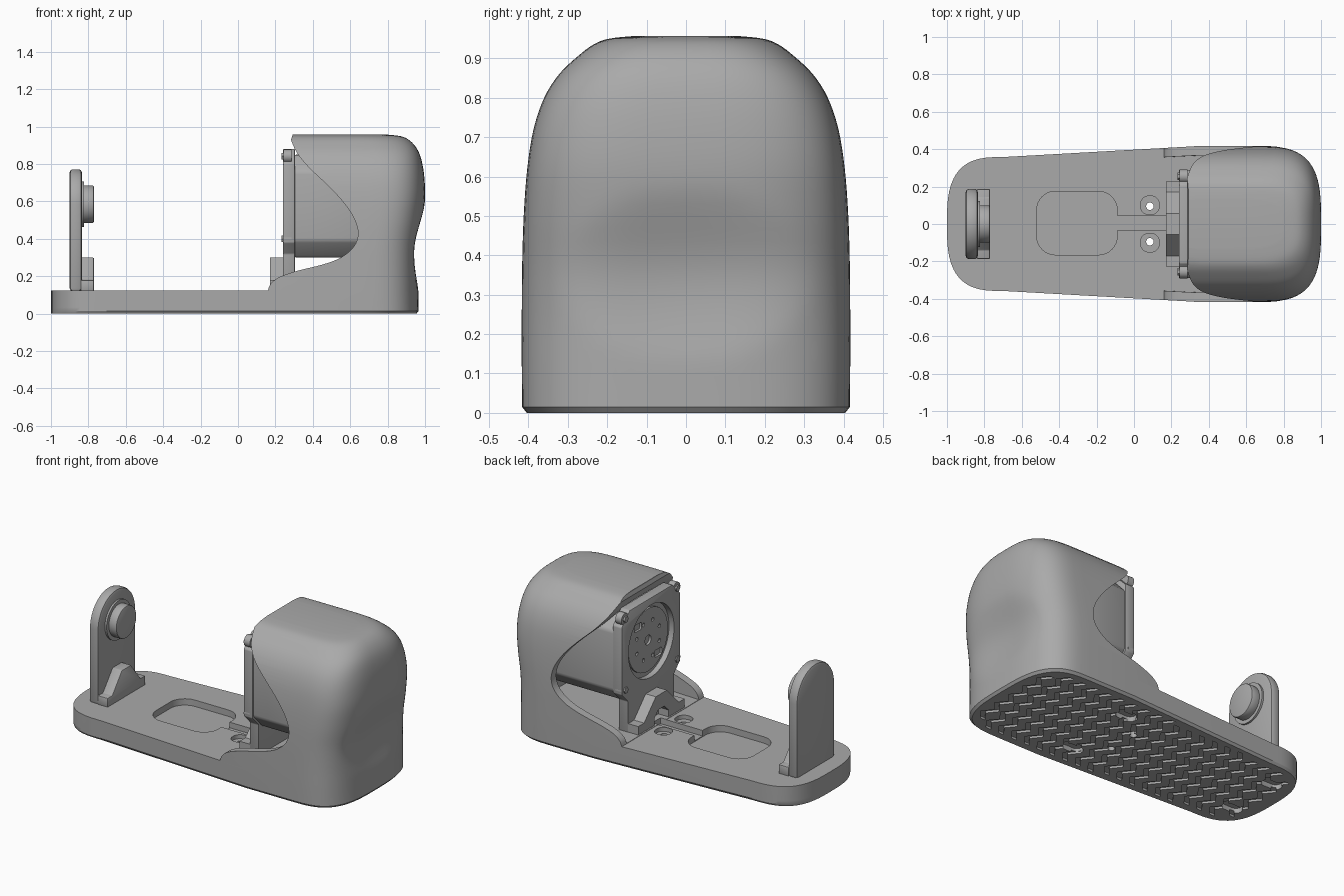
import bpy, bmesh, math
from mathutils import Vector

if "Cube" in bpy.data.objects:
    bpy.data.objects.remove(bpy.data.objects["Cube"])

grey = bpy.data.materials.new("warm_grey_plastic")
grey.use_nodes = True
COLOUR = (0.4, 0.4, 0.4, 1)
grey.diffuse_color = COLOUR
grey.node_tree.nodes["Principled BSDF"].inputs["Base Color"].default_value = COLOUR


def finish(name, bm):
    bmesh.ops.recalc_face_normals(bm, faces=bm.faces)
    mesh = bpy.data.meshes.new(name)
    bm.to_mesh(mesh)
    bm.free()
    mesh.materials.append(grey)
    obj = bpy.data.objects.new(name, mesh)
    bpy.context.collection.objects.link(obj)
    return obj


def loft(name, rings):
    bm = bmesh.new()
    loops = [[bm.verts.new(p) for p in ring] for ring in rings]
    n = len(loops[0])
    for a, b in zip(loops, loops[1:]):
        for i in range(n):
            j = (i + 1) % n
            bm.faces.new((a[i], a[j], b[j], b[i]))
    bm.faces.new(loops[0][::-1])
    bm.faces.new(loops[-1])
    return finish(name, bm)


def prism(name, polys, axis, lo, hi):
    """Extrude 2D outlines along an axis; several outlines give one mesh."""
    place = {"x": lambda p, t: (t, p[0], p[1]),
             "y": lambda p, t: (p[0], t, p[1]),
             "z": lambda p, t: (p[0], p[1], t)}[axis]
    bm = bmesh.new()
    for poly in polys:
        a = [bm.verts.new(place(p, lo)) for p in poly]
        b = [bm.verts.new(place(p, hi)) for p in poly]
        bm.faces.new(a)
        bm.faces.new(b[::-1])
        for i in range(len(a)):
            j = (i + 1) % len(a)
            bm.faces.new((a[i], b[i], b[j], a[j]))
    return finish(name, bm)


def circle(u, v, r, n=32):
    return [(u + r * math.cos(math.tau * i / n), v + r * math.sin(math.tau * i / n))
            for i in range(n)]


def round_rect(u, v, hu, hv, r, n=8):
    pts = []
    for k, (su, sv) in enumerate(((1, 1), (-1, 1), (-1, -1), (1, -1))):
        for i in range(n + 1):
            a = math.pi / 2 * (k + i / n)
            pts.append((u + su * (hu - r) + r * math.cos(a), v + sv * (hv - r) + r * math.sin(a)))
    return pts


def apply_modifier(obj, mod):
    bpy.context.view_layer.objects.active = obj
    bpy.ops.object.modifier_apply(modifier=mod.name)


def cut(obj, *cutters):
    for c in cutters:
        mod = obj.modifiers.new("cut", "BOOLEAN")
        mod.operation, mod.solver, mod.object = "DIFFERENCE", "EXACT", c
        apply_modifier(obj, mod)
        bpy.data.objects.remove(c)


def bevel(obj, width, segments=2):
    mod = obj.modifiers.new("bevel", "BEVEL")
    mod.width, mod.segments, mod.limit_method = width, segments, "ANGLE"
    apply_modifier(obj, mod)


def smooth_curve(keys, steps):
    """Catmull-Rom through the keys."""
    keys = [Vector(k) for k in keys]
    pts = [keys[0]] + keys + [keys[-1]]
    out = []
    for a, b, c, d in zip(pts, pts[1:], pts[2:], pts[3:]):
        for s in range(steps):
            t = s / steps
            out.append(0.5 * (2 * b + (c - a) * t + (2 * a - 5 * b + 4 * c - d) * t * t
                              + (3 * b - a - 3 * c + d) * t ** 3))
    return out + [keys[-1]]


# Plan outline of the body: rounded ends and tapering sides
END = 0.3
WIDE, NARROW = 0.416, 0.357


def ring(z, w, xm, dent=0.0):
    k = w / WIDE
    n = 18
    half = []
    for i in range(n + 1):
        a = math.pi / 2 * i / n
        y = w * math.sin(a) ** (2 / 3.2)
        x = xm - END + END * max(math.cos(a), 0) ** (2 / 3.2)
        d = (y / 0.33) ** 2 + ((z - 0.35) / 0.23) ** 2
        half.append((x - dent * max(0, 1 - d) ** 1.5, y))
    half.append((0.35, w))
    for i in range(n + 1):
        a = math.pi / 2 * (1 - i / n)
        half.append((-1 + END - END * max(math.cos(a), 0) ** (2 / 3),
                     k * NARROW * math.sin(a) ** (2 / 3)))
    full = half + [(x, -y) for x, y in half[-2:0:-1]]
    return [(x, y, z) for x, y in full]


def half_width(x):
    if x < END - 1:
        return NARROW * max(0, 1 - ((END - 1 - x) / END) ** 3) ** (1 / 3)
    if x > 0.66:
        return WIDE * max(0, 1 - ((x - 0.66) / END) ** 3.2) ** (1 / 3.2)
    return min(WIDE, NARROW + (x + 0.7) * 0.056)


# Base and hood in one shell: height, half width and far end of each layer
layers = smooth_curve([(.015, .416, .966), (.125, .417, .964), (.25, .417, .963),
                       (.37, .416, .969), (.5, .412, .988), (.62, .403, 1.0),
                       (.72, .387, .997), (.8, .36, .986), (.86, .322, .968),
                       (.905, .275, .94), (.935, .235, .905), (.95, .195, .865),
                       (.957, .13, .8)], 4)
body = loft("base_and_hood", [ring(0, .404, .954)] + [ring(*l, dent=0.03) for l in layers])
edge = smooth_curve([(.16, .125), (.175, .16), (.22, .195), (.32, .23), (.45, .262),
                     (.55, .3), (.62, .36), (.642, .43), (.62, .51), (.56, .6),
                     (.47, .695), (.38, .78), (.315, .86), (.283, .93)], 4)
mouth = [(-1.3, .125)] + [tuple(p) for p in [Vector(p) for p in edge]] + [(.29, .95), (.31, 1.2), (-1.3, 1.2)]
cavity = loft("cavity", [ring(.127 + .8 * (z - .015), w - .05, xm - .06) for z, w, xm in layers])
cut(body, prism("mouth", [mouth], "y", -1, 1), cavity)

# Tray, cable channel and screw seats in the floor
cut(body,
    prism("tray", [round_rect(-.305, .005, .215, .17, .1)], "z", .085, .2),
    prism("channel", [round_rect(.04, .005, .16, .04, .01, 2)], "z", .09, .2),
    prism("seats", [round_rect(.085, s * .1, .05, .05, .045) for s in (-1, 1)], "z", .1, .2),
    prism("screw_holes", [circle(.085, s * .095, .02, 20) for s in (-1, 1)], "z", -.1, .2))

# Zigzag tread and foot pockets underneath
grooves = []
for i in range(20):
    x0 = -.9 + .092 * i
    steps = int(2 * (half_width(x0 + math.copysign(.04, x0)) - .03) / .06)
    zig = [(x0 + (.024 if j % 2 else -.024), (j - steps / 2) * .06) for j in range(steps + 1)]
    grooves.append(zig + [(x + .034, y) for x, y in zig[::-1]])
cut(body,
    prism("tread", grooves, "z", -.1, .013),
    prism("foot_pockets", [round_rect(x, s * y, .065, .035, .034)
                           for x, y in ((.25, .23), (-.85, .17)) for s in (-1, 1)], "z", -.1, .03))

# Support post with rounded top
AXIS = .585
arch = [(.187 * math.cos(math.pi * i / 24), AXIS + .187 * math.sin(math.pi * i / 24))
        for i in range(25)]
post = prism("support_post", [[(.187, .12)] + arch + [(-.187, .12)]], "x", -.9, -.835)
bevel(post, .016)
prism("bearing_collar", [circle(0, AXIS, .122, 48)], "x", -.84, -.823)
bearing = prism("bearing_stub", [circle(0, AXIS, .1, 48)], "x", -.83, -.77)
bevel(bearing, .008)

# Gusset feet for post and motor bracket
gusset = [(-.187, .12), (-.187, .18), (-.14, .18), (-.045, .3), (.045, .3),
          (.14, .18), (.187, .18), (.187, .12)]
bevel(prism("post_gusset", [gusset], "x", -.84, -.77), .006)
foot = prism("bracket_gusset", [[(y * 1.22, z) for y, z in gusset]], "x", .17, .25)
cut(foot, prism("notch", [[(-.07, .1), (-.07, .17), (-.03, .21), (.03, .21), (.07, .17), (.07, .1)]],
                "x", .1, .3))

# Motor bracket with bore, face holes and corner screws
MOTOR = .61
right = [(.23, .12), (.23, .32), (.29, .38), (.29, .8), (.21, .88)]
bracket = prism("motor_bracket", [right + [(-y, z) for y, z in right[::-1]]], "x", .24, .305)
bevel(bracket, .006)
cut(bracket, prism("bore", [circle(0, MOTOR, .225, 56)], "x", .1, .275))
face = prism("motor_face", [circle(0, MOTOR, .195, 48)], "x", .262, .3)
ring_holes = [circle(.12 * math.cos(a), MOTOR + .12 * math.sin(a), .012, 10)
              for a in [math.tau * (i + .5) / 8 for i in range(8)]]
cut(face, prism("pits", ring_holes + [circle(0, MOTOR, .03, 20)]
                + [round_rect(s * .1, MOTOR + s * .115, .035, .022, .01, 3) for s in (-1, 1)],
                "x", .2, .285))
for side, label in ((1, "back"), (-1, "front")):
    for z, level in ((.4, "lower"), (.842, "upper")):
        prism(f"{label}_{level}_lug", [circle(side * .255, z, .036, 24)], "x", .243, .285)
        prism(f"{label}_{level}_screw", [circle(side * .255, z, .02, 6)], "x", .232, .25)

# Motor block with chamfered edges
motor = [(.2, .3), (.285, .39), (.285, .76), (.2, .85)]
bevel(prism("motor_block", [motor + [(-y, z) for y, z in motor[::-1]]], "x", .295, .78), .015)

# Smooth curved faces, keep edges sharp
for obj in bpy.context.scene.objects:
    obj.select_set(obj.type == "MESH")
bpy.context.view_layer.objects.active = body
bpy.ops.object.shade_smooth_by_angle(angle=math.radians(30))
